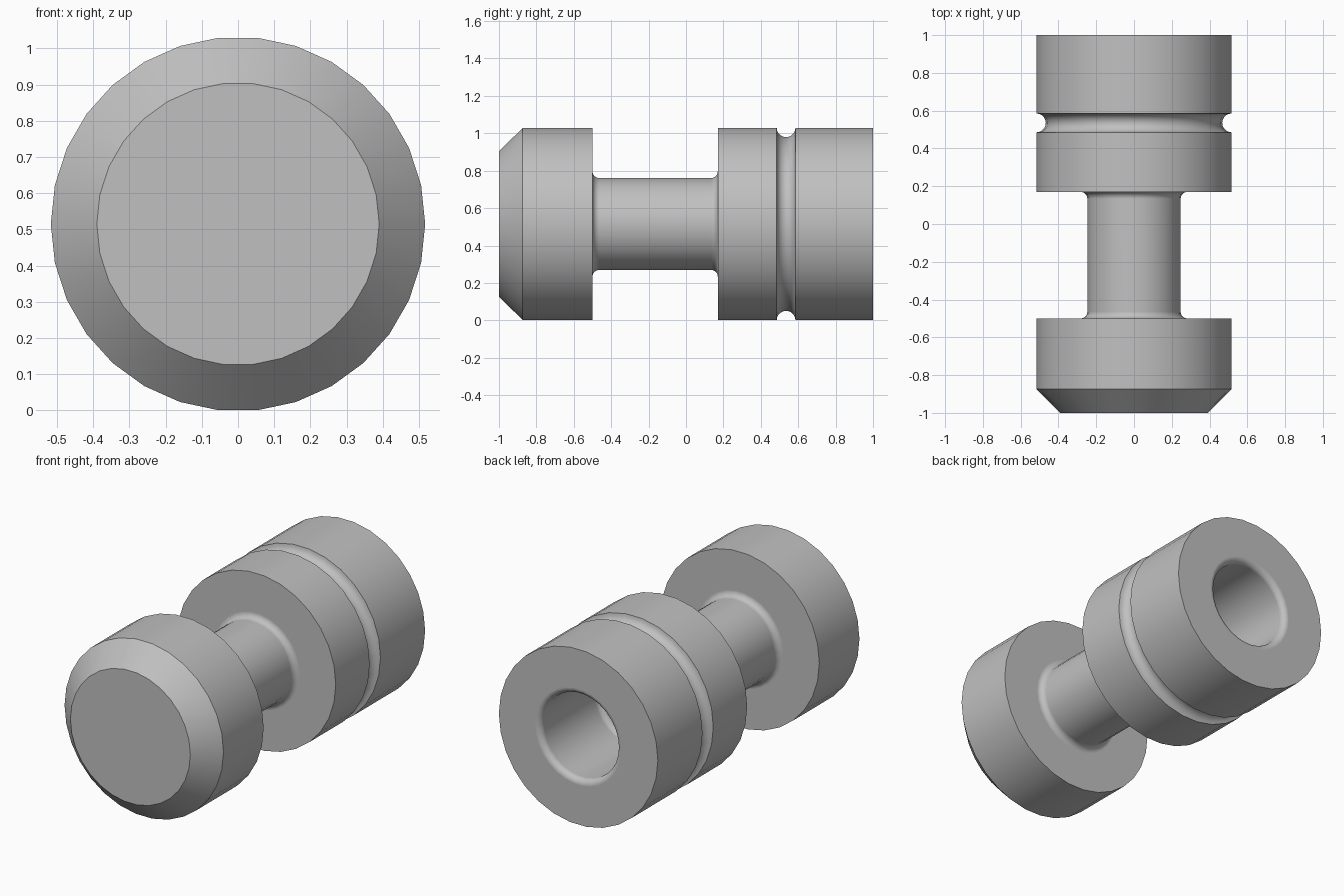
import bpy, bmesh, math
from mathutils import Matrix, Vector

cube = bpy.data.objects.get("Cube")
if cube:
    bpy.data.objects.remove(cube, do_unlink=True)

SEGMENTS = 30
OUTER, SHAFT, BORE = 0.517, 0.247, 0.247
FILLET, GROOVE = 0.036, 0.05


def arc(y, r, radius, start, end, steps=6):
    """Points (y, r) along an arc, angles in degrees from the +y direction."""
    angles = [math.radians(start + (end - start) * i / steps) for i in range(steps + 1)]
    return [(y + radius * math.cos(a), r + radius * math.sin(a)) for a in angles]


# Head: flat nose, chamfer and straight rim
profile = [(-1, 0), (-1, 0.39), (-0.873, OUTER), (-0.5, OUTER)]
# Neck, blended into both shoulders
profile += arc(-0.5 + FILLET, SHAFT + FILLET, FILLET, 180, 270)
profile += arc(0.17 - FILLET, SHAFT + FILLET, FILLET, 270, 360)
# Rear drum with a round groove
profile += [(0.17, OUTER)]
profile += arc(0.535, OUTER, GROOVE, 180, 360, 10)
profile += [(1, OUTER)]
# Blind bore with a rounded lip and a filleted floor
profile += arc(1 - FILLET, BORE + FILLET, FILLET, 0, -90)
profile += arc(0.46 + FILLET, BORE - FILLET, FILLET, 90, 180)
profile += [(0.46, 0)]

# Revolve the profile around the long axis
bm = bmesh.new()
verts = [bm.verts.new((r, y, 0)) for y, r in profile]
edges = [bm.edges.new(pair) for pair in zip(verts, verts[1:])]
bmesh.ops.spin(bm, geom=verts + edges, cent=(0, 0, 0), axis=(0, 1, 0),
               angle=math.tau, steps=SEGMENTS, use_duplicate=False)
bmesh.ops.remove_doubles(bm, verts=bm.verts, dist=0.0005)
bmesh.ops.recalc_face_normals(bm, faces=bm.faces)
bmesh.ops.transform(bm, matrix=Matrix.Translation(Vector((0, 0, 0.515))), verts=bm.verts)

mesh = bpy.data.meshes.new("spool_body")
bm.to_mesh(mesh)
bm.free()
body = bpy.data.objects.new("spool_body", mesh)
bpy.context.collection.objects.link(body)

# Plain grey finish
grey = bpy.data.materials.new("plain_grey")
grey.use_nodes = True
color = (0.53, 0.53, 0.53, 1)
grey.diffuse_color = color
grey.node_tree.nodes["Principled BSDF"].inputs["Base Color"].default_value = color
mesh.materials.append(grey)

# Smooth curves, crisp rims, flat caps
bpy.ops.object.select_all(action="DESELECT")
body.select_set(True)
bpy.context.view_layer.objects.active = body
bpy.ops.object.shade_smooth_by_angle(angle=math.radians(30))
weighted = body.modifiers.new("flat_caps", "WEIGHTED_NORMAL")
weighted.keep_sharp = True
